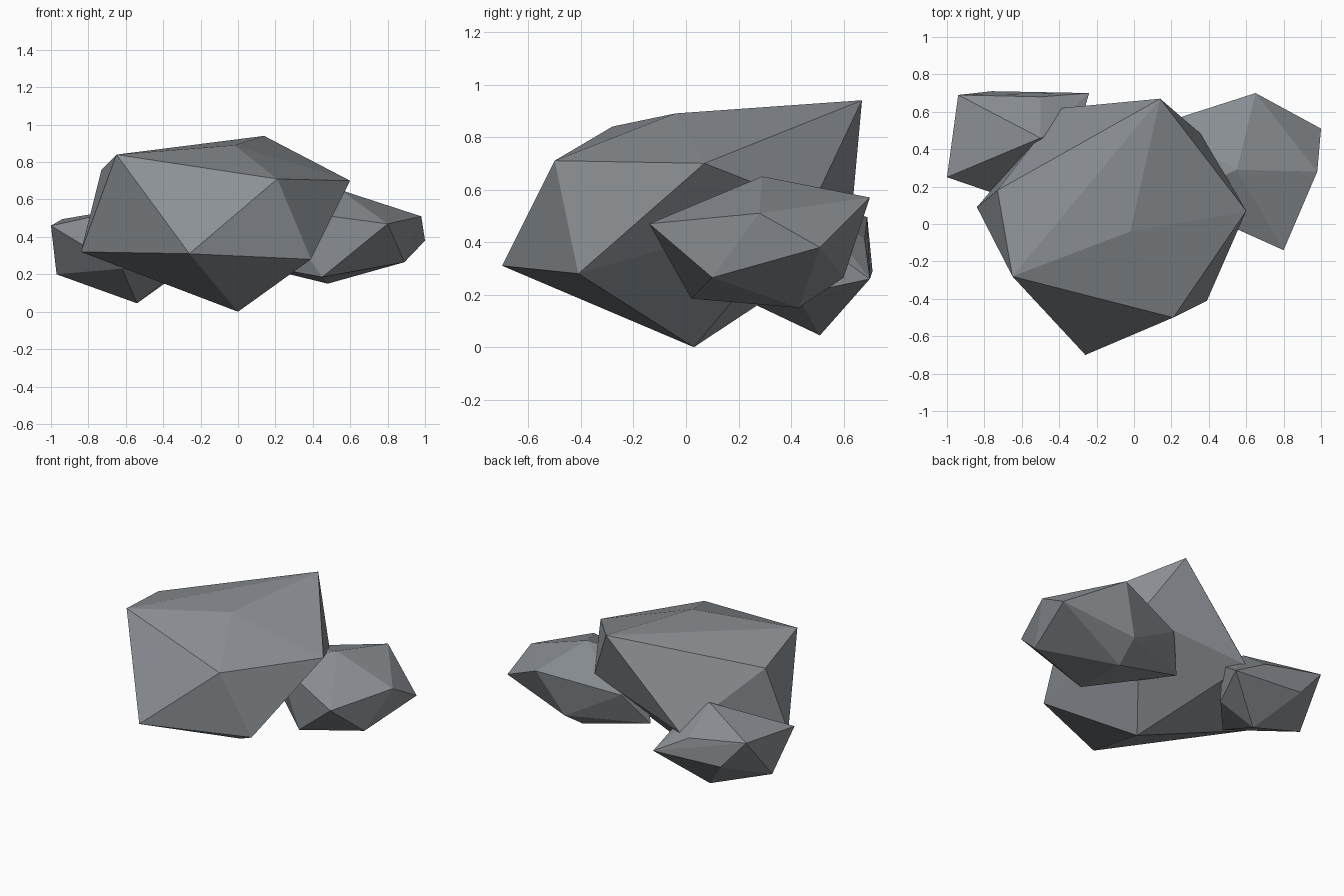
import bpy
import bmesh

# Remove the default cube only
default_cube = bpy.data.objects.get("Cube")
if default_cube:
    bpy.data.objects.remove(default_cube, do_unlink=True)


def make_material(name, colour):
    """Create one flat material that shows in viewport and render."""
    material = bpy.data.materials.new(name)
    material.use_nodes = True
    material.diffuse_color = colour
    shader = material.node_tree.nodes["Principled BSDF"]
    shader.inputs["Base Color"].default_value = colour
    shader.inputs["Roughness"].default_value = 0.9
    return material


def make_rock(name, corners, material):
    """Wrap a faceted stone around its corner points."""
    bm = bmesh.new()
    for corner in corners:
        bm.verts.new(corner)
    hull = bmesh.ops.convex_hull(bm, input=bm.verts)

    # Drop any corner that ended up inside the stone
    leftover = [item for item in hull["geom_interior"]
                if isinstance(item, bmesh.types.BMVert)]
    bmesh.ops.delete(bm, geom=leftover, context="VERTS")
    bmesh.ops.recalc_face_normals(bm, faces=bm.faces)

    mesh = bpy.data.meshes.new(name)
    bm.to_mesh(mesh)
    bm.free()
    mesh.materials.append(material)
    rock = bpy.data.objects.new(name, mesh)
    bpy.context.collection.objects.link(rock)
    return rock


stone_grey = make_material("stone grey", (0.26, 0.28, 0.30, 1))

# Large boulder: crown, upper ring, lower ring, foot
make_rock("large_boulder", [
    (-.02, -.04, .89),
    (-.65, -.28, .84), (.21, -.5, .71), (.6, .07, .7),
    (.14, .67, .94), (-.73, .18, .76),
    (-.26, -.7, .31), (.39, -.41, .28), (.36, .48, .54),
    (-.39, .62, .39), (-.84, .09, .32),
    (0, .03, 0),
], stone_grey)

# Left stone: crown, upper ring, lower ring, foot
make_rock("left_stone", [
    (.55, .29, .65),
    (.98, .28, .51), (.8, -.14, .47), (.2, .13, .55),
    (.12, .53, .48), (.65, .7, .57),
    (1, .51, .38), (.89, .1, .265), (.45, .02, .185),
    (-.01, .4, .27), (.5, .6, .265),
    (.48, .43, .15),
], stone_grey)

# Right stone: crown, upper ring, lower ring, foot
make_rock("right_stone", [
    (-.5, .46, .57),
    (-1, .25, .46), (-.94, .69, .495), (-.5, .68, .41),
    (-.3, .49, .41), (-.62, .12, .23),
    (-.97, .45, .2), (-.76, .71, .29), (-.24, .7, .26),
    (-.35, .42, .2),
    (-.54, .51, .045),
], stone_grey)
